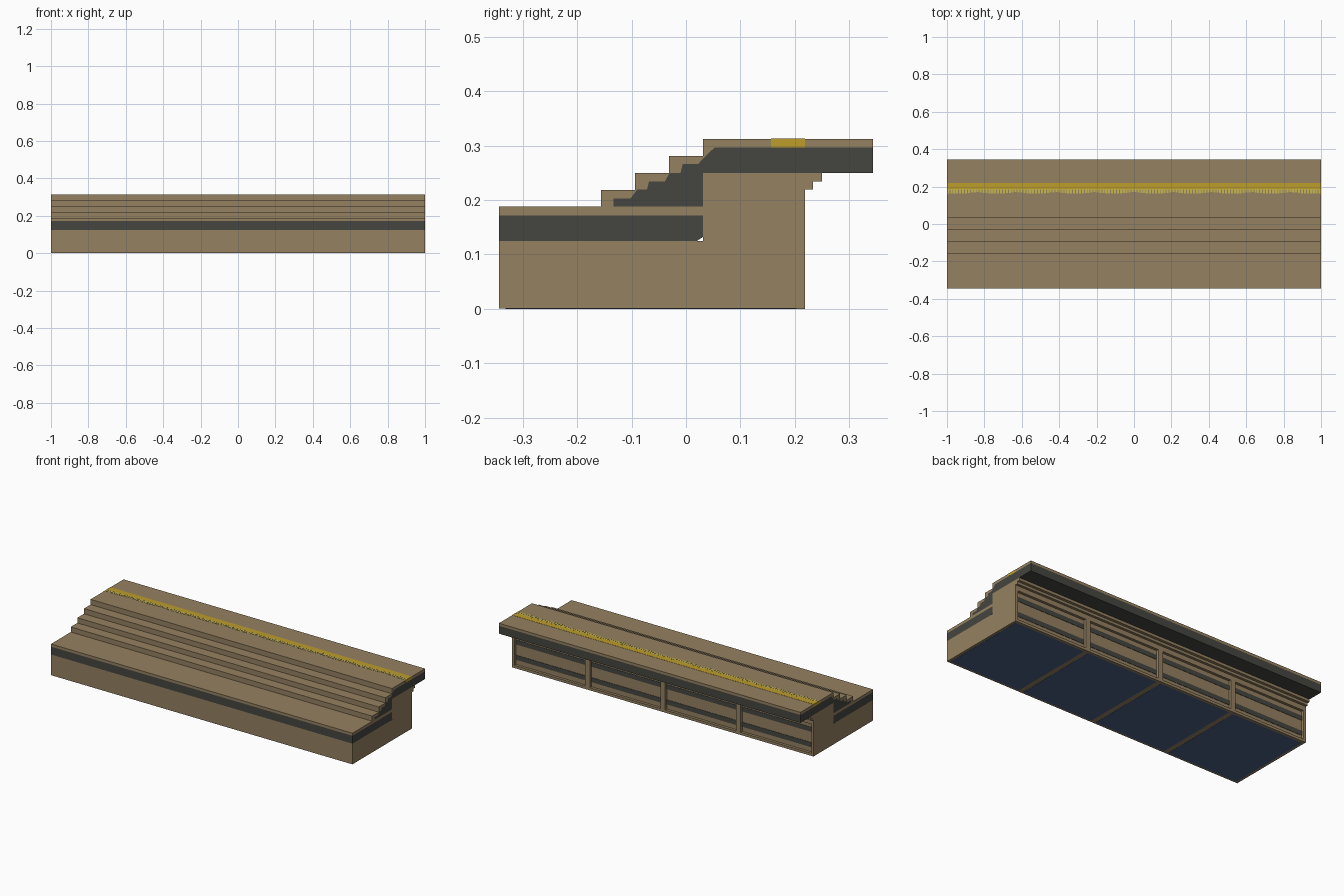
import bpy, bmesh, math

if "Cube" in bpy.data.objects:
    bpy.data.objects.remove(bpy.data.objects["Cube"], do_unlink=True)


def material(name, rgb):
    m = bpy.data.materials.new(name)
    m.use_nodes = True
    m.diffuse_color = (*rgb, 1)
    m.node_tree.nodes["Principled BSDF"].inputs["Base Color"].default_value = (*rgb, 1)
    return m


STONE = material("tan stone", (0.296, 0.218, 0.119))
DARK = material("dark concrete", (0.059, 0.060, 0.051))
YELLOW = material("safety yellow", (0.497, 0.337, 0.024))
PALE = material("pale yellow", (0.56, 0.46, 0.08))
NAVY = material("underside blue", (0.070, 0.112, 0.231))


def finish(name, bm, mat):
    bmesh.ops.recalc_face_normals(bm, faces=bm.faces)
    me = bpy.data.meshes.new(name)
    bm.to_mesh(me)
    bm.free()
    me.materials.append(mat)
    ob = bpy.data.objects.new(name, me)
    bpy.context.collection.objects.link(ob)
    return ob


def prism(name, profile, mat, x0=-1.0, x1=1.0):
    """Extrude a (y, z) profile along x."""
    bm = bmesh.new()
    face = bm.faces.new([bm.verts.new((x0, y, z)) for y, z in profile])
    new = bmesh.ops.extrude_face_region(bm, geom=[face])["geom"]
    bmesh.ops.translate(bm, vec=(x1 - x0, 0, 0),
                        verts=[v for v in new if isinstance(v, bmesh.types.BMVert)])
    return finish(name, bm, mat)


def boxes(name, items, mat):
    """Join several (x0, x1, y0, y1, z0, z1) boxes into one object."""
    bm = bmesh.new()
    for x0, x1, y0, y1, z0, z1 in items:
        vs = bmesh.ops.create_cube(bm, size=1)["verts"]
        bmesh.ops.scale(bm, vec=(x1 - x0, y1 - y0, z1 - z0), verts=vs)
        bmesh.ops.translate(bm, vec=((x0 + x1) / 2, (y0 + y1) / 2, (z0 + z1) / 2), verts=vs)
    return finish(name, bm, mat)


FRONT, BACK, WALL, RECESS = -0.344, 0.344, 0.219, 0.203

# Main body below the slabs, with its rear wall set back behind the frame
prism("base_block", [(FRONT, 0.001), (RECESS, 0.001), (RECESS, 0.25), (0.031, 0.25),
                     (0.031, 0.125), (FRONT, 0.125)], STONE)

# Stepped moulding under the overhang
prism("cornice", [(RECESS, 0.203), (WALL, 0.203), (WALL, 0.219), (0.234, 0.219), (0.234, 0.234),
                  (0.25, 0.234), (0.25, 0.25), (RECESS, 0.25)], STONE)

# Front landing: dark slab and tan paving
prism("lower_slab", [(FRONT, 0.125), (0.02, 0.125), (0.031, 0.132), (0.031, 0.172),
                     (FRONT, 0.172)], DARK)
prism("lower_paving", [(FRONT, 0.172), (0.031, 0.172), (0.031, 0.188), (FRONT, 0.188)], STONE)

# Sloping dark stringer that runs into the upper slab
slope = [(-0.133, 0.188), (-0.133, 0.203), (-0.102, 0.203), (-0.09, 0.219), (-0.072, 0.219),
         (-0.068, 0.234), (-0.039, 0.234), (-0.03, 0.25), (-0.01, 0.25), (-0.006, 0.266),
         (0.022, 0.266), (0.036, 0.281), (0.053, 0.297), (BACK, 0.297)]
prism("stair_stringer_and_upper_slab",
      slope + [(BACK, 0.25), (0.031, 0.25), (0.031, 0.188)], DARK)

# Tan treads and upper paving, sitting on the slope
steps = [(BACK, 0.3125), (0.031, 0.3125)]
for i in range(4):
    z = 0.281 - i * 0.03125
    y = 0.031 - i * 0.0625
    steps += [(y, z), (y - 0.0625, z)] if i < 3 else [(y, 0.188)]
prism("stair_treads_and_upper_paving", slope + steps, STONE)

# Yellow edge line: set into the paving, flush on the ends
boxes("warning_line", [(-1.0005, 1.0005, 0.182, WALL, 0.297, 0.3135)], YELLOW)
boxes("warning_line_ends", [(s - 0.003, s + 0.003, 0.156, 0.183, 0.297, 0.313)
                            for s in (-0.9975, 0.9975)], YELLOW)

# Fine pale teeth along the front of the line, scalloped in length
teeth = []
for i in range(128):
    x = -1 + (i + 0.5) / 64
    reach = 0.171 - 0.009 * abs(math.sin(math.pi * x / 0.21))
    teeth.append((x - 0.0055, x + 0.0055, reach, 0.187, 0.311, 0.3137))
boxes("warning_line_teeth", teeth, PALE)

# Rear frame: five posts, top and bottom rails
frame = [(-1, 1, RECESS, WALL, 0, 0.0156), (-1, 1, RECESS, WALL, 0.19, 0.204)]
for k in range(5):
    x = -1 + k * 0.5
    frame.append((max(x - 0.0156, -1), min(x + 0.0156, 1), RECESS, WALL, 0, 0.204))
boxes("rear_frame", frame, STONE)

# Four bays: dark slots in the rear wall and blue panels underneath
slots, panels = [], []
for k in range(4):
    x0, x1 = -1 + k * 0.5 + 0.0156, -0.5 + k * 0.5 - 0.0156
    for z in (0.058, 0.15):
        slots.append((x0, x1, RECESS - 0.004, RECESS + 0.002, z - 0.014, z + 0.014))
    panels.append((x0, x1, FRONT + 0.012, WALL - 0.016, 0, 0.004))
boxes("rear_slots", slots, DARK)
boxes("underside_panels", panels, NAVY)
